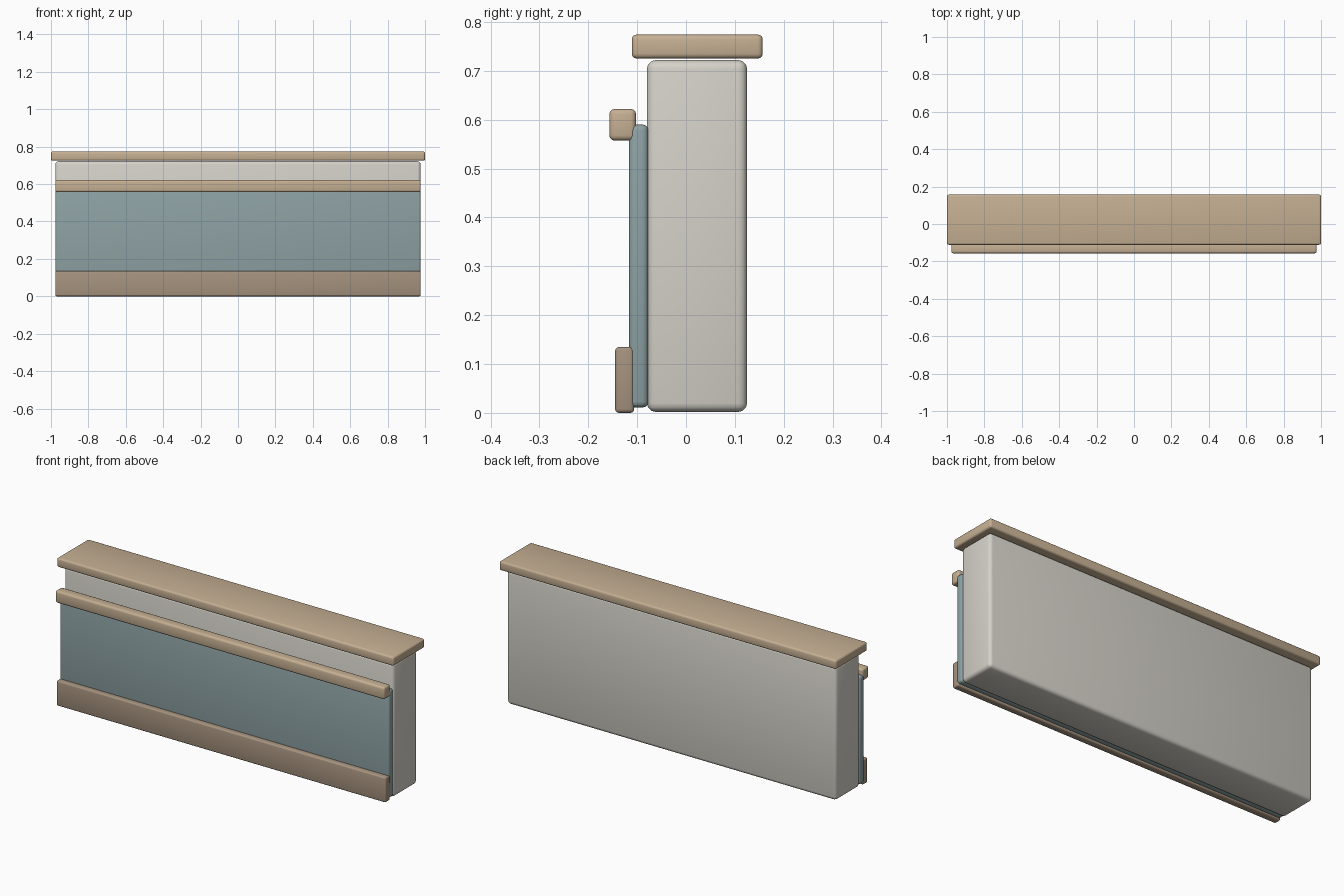
import bpy, math

if "Cube" in bpy.data.objects:
    bpy.data.objects.remove(bpy.data.objects["Cube"])


def material(name, rgb):
    m = bpy.data.materials.new(name)
    m.diffuse_color = (*rgb, 1)
    m.use_nodes = True
    m.node_tree.nodes["Principled BSDF"].inputs["Base Color"].default_value = m.diffuse_color
    return m


def slab(name, half_x, y0, y1, z0, z1, bevel, mat):
    """Rounded box spanning the given extents, centred on x."""
    bpy.ops.mesh.primitive_cube_add(size=1, location=(0, (y0 + y1) / 2, (z0 + z1) / 2))
    ob = bpy.context.object
    ob.name = name
    ob.scale = (2 * half_x, y1 - y0, z1 - z0)
    bpy.ops.object.transform_apply(location=False, rotation=False, scale=True)
    mod = ob.modifiers.new("rounded_edges", 'BEVEL')
    mod.width = bevel
    mod.segments = 3
    mod.limit_method = 'ANGLE'
    bpy.ops.object.modifier_apply(modifier=mod.name)
    bpy.ops.object.shade_smooth_by_angle(angle=math.radians(35))
    ob.data.materials.append(mat)
    return ob


plaster = material("plaster", (0.66, 0.64, 0.58))
light_wood = material("light_wood", (0.56, 0.43, 0.29))
dark_wood = material("dark_wood", (0.38, 0.29, 0.21))
teal = material("teal_paint", (0.27, 0.36, 0.37))

# wall core and overhanging cap
slab("wall_core", 0.977, -0.08, 0.125, 0.002, 0.722, 0.018, plaster)
slab("wall_cap", 1.0, -0.111, 0.157, 0.725, 0.774, 0.010, light_wood)
# front cladding: panel, chair rail and skirting board
slab("front_panel", 0.977, -0.117, -0.077, 0.011, 0.590, 0.012, teal)
slab("chair_rail", 0.977, -0.157, -0.102, 0.557, 0.622, 0.011, light_wood)
slab("skirting_board", 0.977, -0.145, -0.106, 0.0, 0.135, 0.008, dark_wood)
